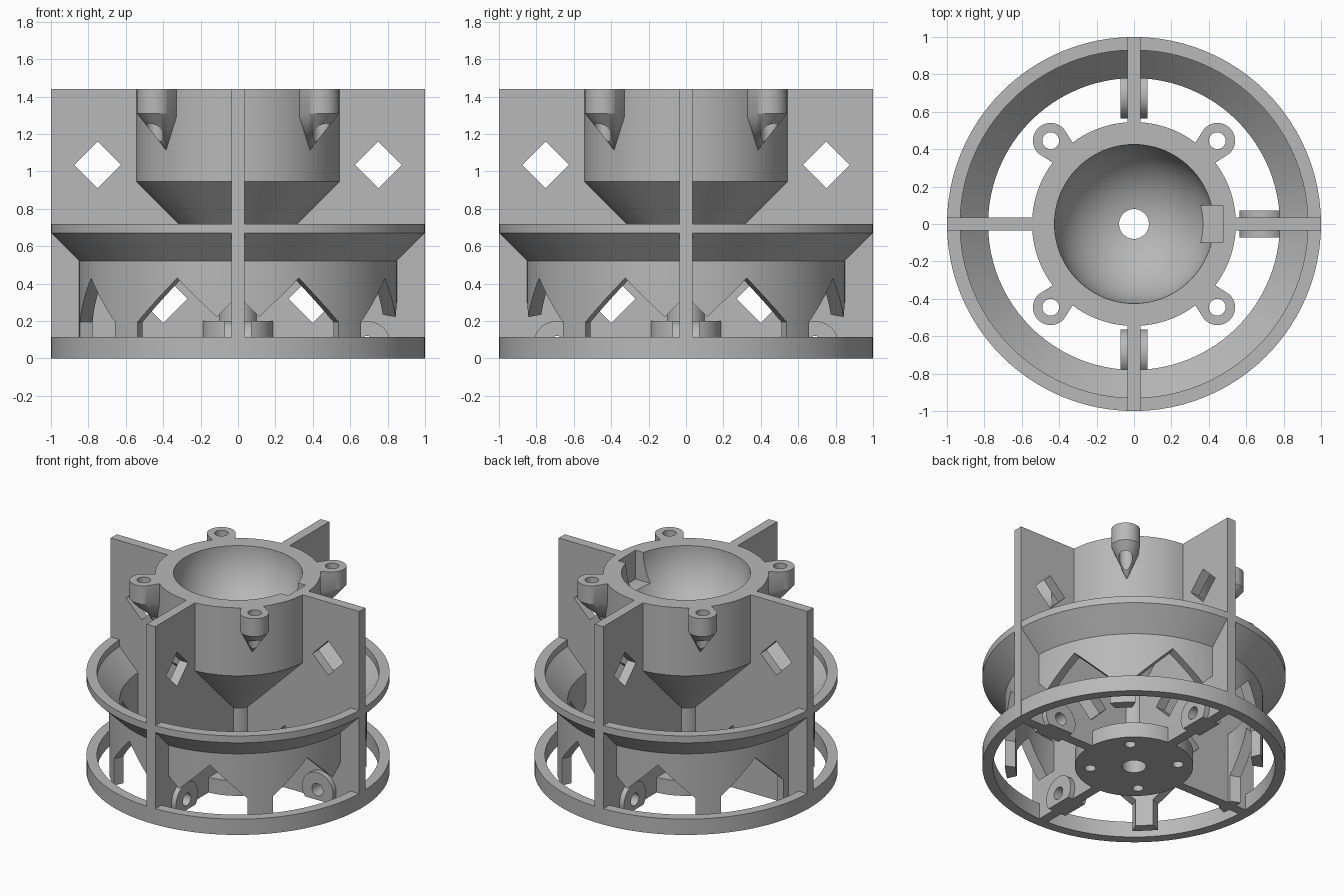
import bpy, bmesh
from math import sin, cos, pi, radians
from mathutils import Matrix

cube = bpy.data.objects.get("Cube")
if cube:
    bpy.data.objects.remove(cube, do_unlink=True)

grey = bpy.data.materials.new("plain grey")
grey.use_nodes = True
grey.diffuse_color = (0.48, 0.48, 0.48, 1)
grey.node_tree.nodes["Principled BSDF"].inputs["Base Color"].default_value = grey.diffuse_color
TOP = 1.44
HUB_R = 0.545


def finish(name, bm, angle=0):
    bmesh.ops.rotate(bm, verts=bm.verts, matrix=Matrix.Rotation(radians(angle), 3, 'Z'))
    bmesh.ops.recalc_face_normals(bm, faces=bm.faces)
    mesh = bpy.data.meshes.new(name)
    bm.to_mesh(mesh)
    bm.free()
    mesh.materials.append(grey)
    obj = bpy.data.objects.new(name, mesh)
    bpy.context.collection.objects.link(obj)
    return obj


def lathe(name, profile, steps=96):
    """Revolve a closed (radius, z) outline around the z axis."""
    bm = bmesh.new()
    vs = [bm.verts.new((r, 0, z)) for r, z in profile]
    es = [bm.edges.new((a, b)) for a, b in zip(vs, vs[1:] + vs[:1])]
    bmesh.ops.spin(bm, geom=vs + es, cent=(0, 0, 0), axis=(0, 0, 1),
                   angle=2 * pi, steps=steps, use_duplicate=False)
    bmesh.ops.remove_doubles(bm, verts=bm.verts, dist=0.0002)
    return finish(name, bm)


def prism(name, outline, y0, y1, angle=0):
    """Extrude an (x, z) outline along y, then turn it around z."""
    bm = bmesh.new()
    face = bm.faces.new([bm.verts.new((x, y0, z)) for x, z in outline])
    out = bmesh.ops.extrude_face_region(bm, geom=[face])
    new = [v for v in out["geom"] if isinstance(v, bmesh.types.BMVert)]
    bmesh.ops.translate(bm, verts=new, vec=(0, y1 - y0, 0))
    return finish(name, bm, angle)


def arc(cx, cz, r, start, end, n):
    return [(cx + r * cos(radians(start + (end - start) * i / n)),
             cz + r * sin(radians(start + (end - start) * i / n))) for i in range(n + 1)]


def ring(cx, cz, r, n=32):
    return arc(cx, cz, r, 0, 360, n)[:-1]


def post(name, dist, r, z0, z1, angle):
    """Vertical round cutter at a distance from the axis."""
    bm = bmesh.new()
    bmesh.ops.create_cone(bm, cap_ends=True, segments=32, radius1=r, radius2=r, depth=z1 - z0,
                          matrix=Matrix.Translation((dist, 0, (z0 + z1) / 2)))
    return finish(name, bm, angle)


def cut(obj, cutters):
    """Subtract the cutters, bake the result and delete the cutters."""
    for c in cutters:
        c.hide_render = True
        mod = obj.modifiers.new("cut", 'BOOLEAN')
        mod.operation, mod.solver, mod.object = 'DIFFERENCE', 'EXACT', c
    deps = bpy.context.evaluated_depsgraph_get()
    mesh = bpy.data.meshes.new_from_object(obj.evaluated_get(deps))
    obj.modifiers.clear()
    obj.data = mesh
    for c in cutters:
        bpy.data.objects.remove(c, do_unlink=True)
    return obj


def diamond(x, z, r):
    return [(x + r, z), (x, z + r), (x - r, z), (x, z - r)]


def gable(half, peak, shoulder):
    return [(-half, -0.1), (half, -0.1), (half, shoulder), (0, peak), (-half, shoulder)]


parts = []

# Base ring
parts.append(lathe("base_ring", [(0.93, 0), (1, 0), (1, 0.115), (0.93, 0.115)]))

# Flared collar with skirt, notched into legs
skirt = lathe("collar_skirt", [(0.78, 0), (0.85, 0), (0.85, 0.52), (1, 0.67), (1, 0.72),
                               (0.93, 0.72), (0.93, 0.67), (0.91, 0.65), (0.78, 0.52)])
notches = [prism("leg_notch", gable(0.245, 0.43, 0.195), 0.6, 0.95, 22.5 + 45 * k)
           for k in range(8)]
notches += [prism("fin_notch", gable(0.15, 0.335, 0.185), 0.6, 0.95, a - 90)
            for a in (0, 90, 270)]
parts.append(cut(skirt, notches))

# Central body: foot plate, column, cone and hollow cup
bowl = arc(0, TOP, 0.425, 0, -79.2, 20)
body = lathe("central_cup", [(0.08, 0), (0.39, 0), (0.39, 0.11), (0.19, 0.11), (0.19, 0.2),
                             (0.105, 0.2), (0.105, 0.505), (HUB_R, 0.945), (HUB_R, TOP)] + bowl)
cutters = [post("plate_hole", 0.29, 0.037, -0.1, 0.15, 45 + 90 * k) for k in range(4)]
cutters.append(prism("rim_notch", [(0.3, 1.23), (0.475, 1.23), (0.475, 1.5), (0.3, 1.5)],
                     -0.1, 0.1))
parts.append(cut(body, cutters))

# Four fins with diamond windows
fin_outline = [(0.09, 0), (1, 0), (1, TOP), (0.5, TOP), (0.5, 0.93), (0.09, 0.52)]
for k, side in enumerate(("left", "back", "right", "front")):
    a = 90 * k
    fin = prism(side + "_fin", fin_outline, -0.035, 0.035, a)
    holes = [prism("window", diamond(0.75, 1.035, 0.125), -0.2, 0.2, a),
             prism("window", diamond(0.4, 0.32, 0.13), -0.2, 0.2, a)]
    if side != "right":
        holes.append(prism("pin_hole", ring(0.69, 0.075, 0.045), -0.2, 0.2, a))
        # Round pin boss on both faces of the fin
        boss = prism(side + "_pin_boss", arc(0.69, 0.075, 0.125, -36.87, 216.87, 40),
                     -0.072, 0.072, a)
        parts.append(cut(boss, [prism("pin_hole", ring(0.69, 0.075, 0.045), -0.2, 0.2, a)]))
    parts.append(cut(fin, holes))

# Four screw lugs tapering down to the cup wall
for k in range(4):
    a = 45 + 90 * k
    bm = bmesh.new()
    for x, y in arc(0.63, 0, 0.095, -90, 90, 20):
        for z in (1.31, TOP):
            bm.verts.new((x, y, z))
    for y in (-0.07, 0.07):
        for z in (1.29, TOP):
            bm.verts.new((0.51, y, z))
    bm.verts.new((0.54, 0, 1.11))
    bmesh.ops.convex_hull(bm, input=bm.verts)
    bmesh.ops.dissolve_limit(bm, angle_limit=0.01, verts=bm.verts, edges=bm.edges)
    lug = finish("screw_lug", bm, a)
    parts.append(cut(lug, [post("screw_hole", 0.63, 0.045, 1.0, 1.6, a)]))

# Smooth the round walls, keep the edges crisp
bpy.ops.object.select_all(action='DESELECT')
for p in parts:
    p.select_set(True)
bpy.context.view_layer.objects.active = parts[0]
bpy.ops.object.shade_smooth_by_angle(angle=radians(25))
